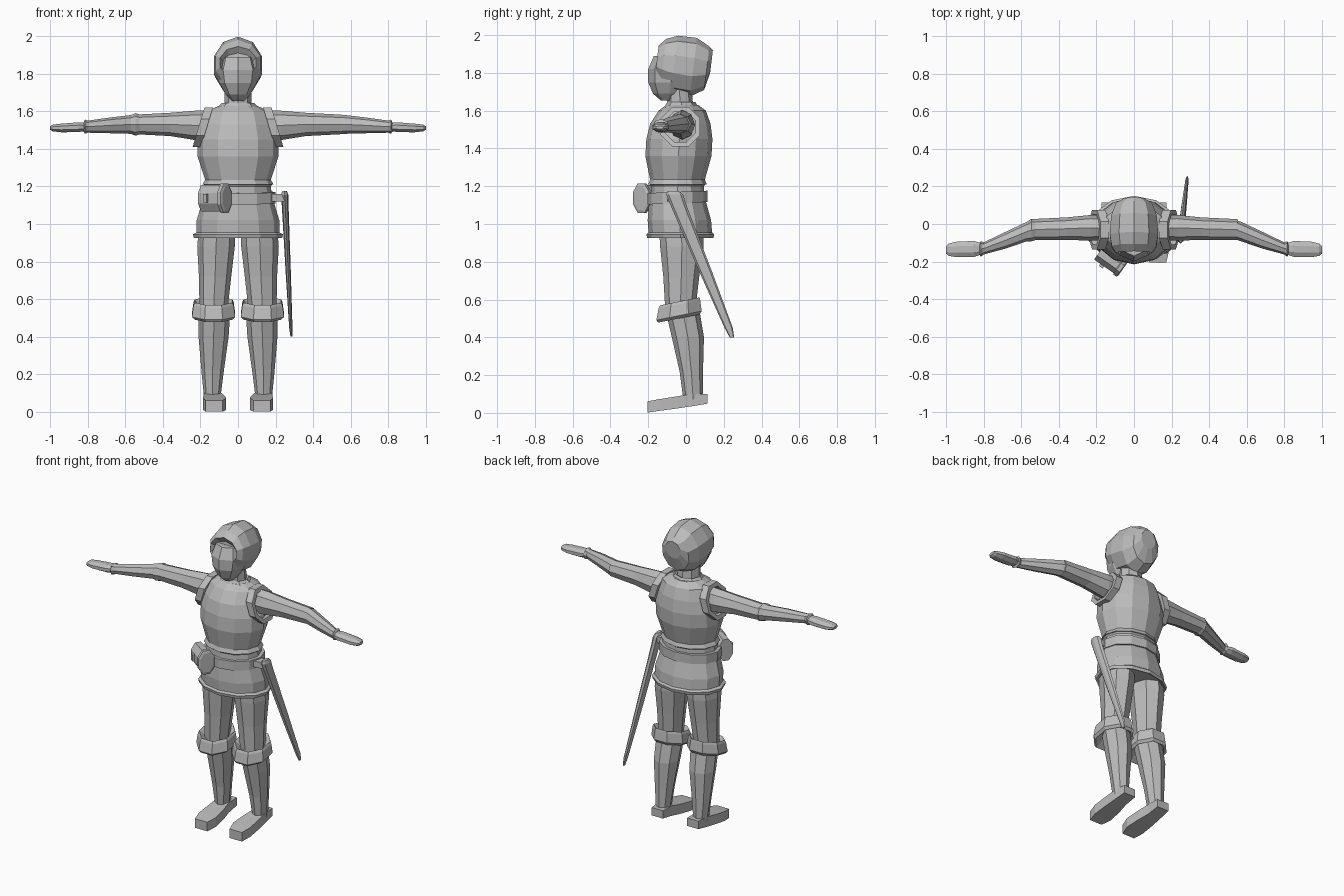
import bpy, bmesh, math

grey = bpy.data.materials.new("plain grey")
grey.diffuse_color = (0.5, 0.5, 0.5, 1)


def loft(name, axis, rings, n=8, phase=0.0, shear=0.0, loop=False, side=1):
    """Skin elliptic rings (t, a, b, ra, rb) stacked along an axis; phase 0.5 puts flats on the axes."""
    bm = bmesh.new()
    grow = 1 / math.cos(math.pi / n) if phase else 1
    rows = []
    for t, a, b, ra, rb in rings:
        row = []
        for i in range(n):
            w = math.tau * (i + phase) / n - math.pi / 2
            u, v = ra * grow * math.cos(w), rb * grow * math.sin(w)
            s = t + shear * v
            co = {"x": (s, a + u, b + v), "y": (a + u, s, b + v), "z": (a + u, b + v, s)}[axis]
            row.append(bm.verts.new((co[0] * side, co[1], co[2])))
        rows.append(row)
    pairs = list(zip(rows, rows[1:]))
    if loop:
        pairs.append((rows[-1], rows[0]))
    else:
        bm.faces.new(rows[0])
        bm.faces.new(rows[-1])
    for p, q in pairs:
        for i in range(n):
            j = (i + 1) % n
            bm.faces.new((p[i], p[j], q[j], q[i]))
    bmesh.ops.recalc_face_normals(bm, faces=bm.faces)
    me = bpy.data.meshes.new(name)
    bm.to_mesh(me)
    bm.free()
    me.materials.append(grey)
    ob = bpy.data.objects.new(name, me)
    bpy.context.collection.objects.link(ob)
    return ob


def band(name, axis, t0, t1, a, b, ra, rb, thick, **kw):
    """Hollow hoop."""
    return loft(name, axis, [(t0, a, b, ra, rb), (t1, a, b, ra, rb),
                             (t1, a, b, ra - thick, rb - thick),
                             (t0, a, b, ra - thick, rb - thick)], loop=True, **kw)


# Torso armour, waist and skirt
loft("breastplate", "z", [
    (1.21, 0, -.045, .19, .155), (1.235, 0, -.045, .175, .145), (1.36, 0, -.04, .215, .175),
    (1.45, 0, -.035, .215, .175), (1.53, 0, -.03, .19, .16), (1.60, 0, -.02, .165, .125),
    (1.63, 0, -.02, .10, .085)], n=12)
loft("waist", "z", [(1.10, 0, -.045, .185, .145), (1.20, 0, -.045, .175, .14),
                    (1.215, 0, -.045, .185, .15)], n=12)
band("belt", "z", 1.11, 1.17, 0, -.045, .20, .16, .03, n=12, shear=.04)
loft("tunic_skirt", "z", [
    (1.12, 0, -.045, .19, .15), (1.02, 0, -.035, .22, .168), (.955, 0, -.03, .222, .168),
    (.945, 0, -.03, .24, .18), (.925, 0, -.03, .235, .175), (.94, 0, -.03, .20, .15)], n=12)

# Neck, face and hair
loft("collar", "z", [(1.60, 0, -.025, .13, .10), (1.645, 0, -.025, .085, .075),
                     (1.63, 0, -.025, .06, .05)], n=8)
loft("neck", "z", [(1.60, 0, -.03, .075, .07), (1.72, 0, -.035, .07, .065)], n=8)
loft("face", "z", [
    (1.655, 0, -.09, .03, .045), (1.69, 0, -.085, .065, .09), (1.75, 0, -.08, .10, .12),
    (1.82, 0, -.08, .112, .12), (1.89, 0, -.07, .09, .10)], n=8)
loft("hair", "y", [
    (.135, 0, 1.86, .055, .06), (.11, 0, 1.825, .10, .115), (.04, 0, 1.83, .128, .155),
    (-.06, 0, 1.845, .135, .152), (-.12, 0, 1.855, .125, .125), (-.155, 0, 1.86, .10, .085),
    (-.13, 0, 1.85, .085, .06)], n=10, shear=.12)

for side, tag in ((1, "left"), (-1, "right")):
    # Arms, cuffs and hands
    band(tag + "_armhole_rim", "x", .165, .21, -.03, 1.515, .105, .105, .025,
         n=8, phase=.5, shear=-.30, side=side)
    loft(tag + "_upper_arm", "x", [
        (.12, -.02, 1.525, .065, .08), (.23, -.02, 1.525, .068, .078),
        (.36, -.025, 1.53, .06, .062), (.55, -.03, 1.53, .056, .052)], n=8, side=side)
    flare = .06 if side < 0 else .052
    loft(tag + "_forearm", "x", [
        (.50, -.028, 1.53, .05, .045), (.545, -.032, 1.53, flare, flare),
        (.57, -.04, 1.53, .052, .05), (.68, -.085, 1.525, .045, .042),
        (.80, -.13, 1.518, .032, .032), (.815, -.133, 1.518, .042, .038),
        (.822, -.133, 1.517, .03, .025)], n=8, side=side)
    loft(tag + "_hand", "x", [
        (.80, -.132, 1.517, .026, .02), (.85, -.133, 1.515, .042, .026),
        (.94, -.135, 1.511, .042, .023), (.985, -.137, 1.511, .033, .018),
        (1.0, -.138, 1.511, .02, .009)], n=8, phase=.5, side=side)

    # Legs, knee guards and feet
    loft(tag + "_thigh", "z", [
        (1.02, .11, -.025, .095, .12), (.88, .117, -.022, .10, .115),
        (.72, .122, -.025, .086, .095), (.55, .13, -.03, .075, .08)], n=8, side=side)
    loft(tag + "_knee_guard", "z", [
        (.56, .13, -.03, .075, .07), (.59, .13, -.033, .10, .105), (.575, .13, -.035, .107, .11),
        (.515, .13, -.037, .115, .12), (.50, .13, -.037, .10, .11), (.53, .13, -.03, .075, .07)],
         n=8, phase=.5, shear=.2, side=side)
    loft(tag + "_shin", "z", [
        (.55, .125, -.02, .085, .09), (.40, .13, .01, .08, .085),
        (.22, .135, .028, .06, .062), (.07, .137, .038, .043, .052)], n=8, side=side)
    loft(tag + "_foot", "y", [
        (.115, .13, .075, .042, .026), (.03, .133, .068, .046, .033),
        (-.05, .128, .055, .056, .032), (-.14, .125, .042, .062, .031),
        (-.205, .127, .031, .045, .03)], n=4, phase=.5, side=side)

# Pouch on the belt
pouch = loft("pouch", "x", [(-.075, 0, 0, .045, .07), (.05, 0, 0, .045, .07),
                            (.055, 0, 0, .052, .078), (.075, 0, 0, .052, .078),
                            (.08, 0, 0, .04, .062)], n=8, phase=.5)
clasp = loft("pouch_clasp", "x", [(-.035, -.046, 0, .012, .022), (-.01, -.046, 0, .012, .022)],
             n=4, phase=.5)
for ob in (pouch, clasp):
    ob.location = (-.125, -.195, 1.137)
    ob.rotation_euler = (0, 0, math.radians(-35))

# Scabbard hanging at the hip
loft("scabbard", "z", [
    (1.175, .248, -.068, .012, .03), (1.155, .248, -.06, .02, .045), (1.10, .251, -.04, .018, .042),
    (.75, .267, .103, .014, .034), (.45, .281, .226, .009, .022), (.40, .284, .243, .005, .012)], n=8)
hanger = loft("scabbard_strap", "x", [(.17, -.07, 1.14, .03, .02), (.25, -.06, 1.14, .03, .02)],
              n=4, phase=.5)
